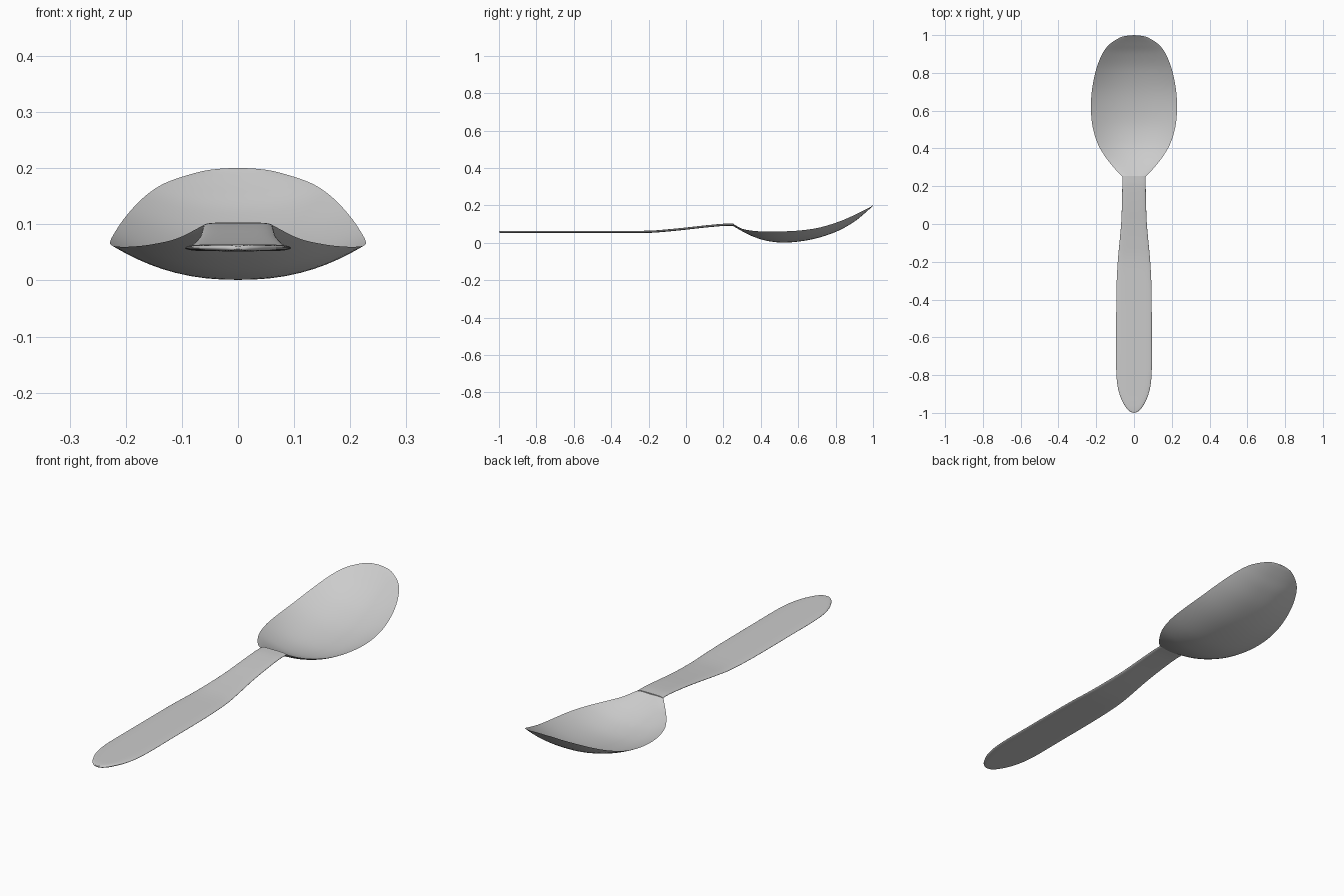
import bpy, bmesh, math

if "Cube" in bpy.data.objects:
    bpy.data.objects.remove(bpy.data.objects["Cube"])

STEPS = 5     # spline subdivisions between stations
COLS = 24     # columns across each surface


def smooth_stations(pts):
    """Catmull-Rom interpolation through the stations."""
    out = []
    for i in range(len(pts) - 1):
        p1, p2 = pts[i], pts[i + 1]
        p0 = pts[i - 1] if i else tuple(2 * a - b for a, b in zip(p1, p2))
        p3 = pts[i + 2] if i + 2 < len(pts) else tuple(2 * b - a for a, b in zip(p1, p2))
        for k in range(STEPS):
            t = k / STEPS
            out.append(tuple(
                0.5 * (2 * b + (c - a) * t + (2 * a - 5 * b + 4 * c - d) * t * t
                       + (3 * b - a - 3 * c + d) * t ** 3)
                for a, b, c, d in zip(p0, p1, p2, p3)))
    out.append(pts[-1])
    return out


def loft(name, stations, section):
    """Skin closed cross-sections; section(u, station) gives (bottom z, top z)."""
    bm = bmesh.new()
    us = [math.sin(math.pi / 2 * (2 * j / COLS - 1)) for j in range(COLS + 1)]
    rings = []
    for s in smooth_stations(stations):
        y, w = s[0], max(s[1], 0)
        low = [(u * w, y, section(u, s)[0]) for u in us]
        high = [(u * w, y, section(u, s)[1]) for u in reversed(us[1:-1])]
        rings.append([bm.verts.new(c) for c in low + high])
    n = len(rings[0])
    for a, b in zip(rings, rings[1:]):
        for j in range(n):
            bm.faces.new((a[j], a[(j + 1) % n], b[(j + 1) % n], b[j]))
    bm.faces.new(rings[0])
    bm.faces.new(rings[-1])
    bmesh.ops.remove_doubles(bm, verts=bm.verts, dist=0.00005)
    bmesh.ops.recalc_face_normals(bm, faces=bm.faces)
    me = bpy.data.meshes.new(name)
    bm.to_mesh(me)
    bm.free()
    ob = bpy.data.objects.new(name, me)
    bpy.context.collection.objects.link(ob)
    bpy.ops.object.select_all(action='DESELECT')
    ob.select_set(True)
    bpy.context.view_layer.objects.active = ob
    bpy.ops.object.shade_smooth_by_angle(angle=math.radians(40))
    return ob


# Handle: (y, half width, mid z, thickness)
handle = [
    (-1.0, 0.0, 0.058, 0.004), (-0.992, 0.022, 0.058, 0.009), (-0.965, 0.047, 0.058, 0.012),
    (-0.9, 0.077, 0.058, 0.012), (-0.8, 0.093, 0.058, 0.012), (-0.6, 0.094, 0.058, 0.012),
    (-0.35, 0.093, 0.058, 0.012), (-0.2, 0.086, 0.059, 0.012), (-0.1, 0.077, 0.066, 0.012),
    (0.0, 0.068, 0.076, 0.012), (0.1, 0.064, 0.087, 0.012), (0.2, 0.062, 0.096, 0.012),
    (0.255, 0.062, 0.097, 0.012)]


def handle_section(u, s):
    h = s[3] / 2 * math.sqrt(max(0, 1 - u ** 6))
    return s[2] - h, s[2] + h


loft("handle", handle, handle_section)

# Bowl: (y, half width, rim z, centre underside z, thickness)
bowl = [
    (0.25, 0.062, 0.098, 0.091, 0.011), (0.3, 0.108, 0.075, 0.062, 0.009),
    (0.36, 0.155, 0.064, 0.033, 0.007), (0.43, 0.194, 0.060, 0.011, 0.006),
    (0.52, 0.220, 0.061, 0.001, 0.006), (0.62, 0.228, 0.067, 0.009, 0.006),
    (0.72, 0.221, 0.083, 0.030, 0.006), (0.82, 0.200, 0.114, 0.067, 0.006),
    (0.9, 0.168, 0.148, 0.113, 0.006), (0.95, 0.131, 0.173, 0.153, 0.005),
    (0.985, 0.078, 0.191, 0.184, 0.004), (0.996, 0.042, 0.198, 0.195, 0.003),
    (1.0, 0.0, 0.2, 0.198, 0.002)]


def bowl_section(u, s):
    low = s[3] + (s[2] - s[3]) * abs(u) ** 2.3
    return low, low + s[4] * (1 - u ** 4)


loft("bowl", bowl, bowl_section)
